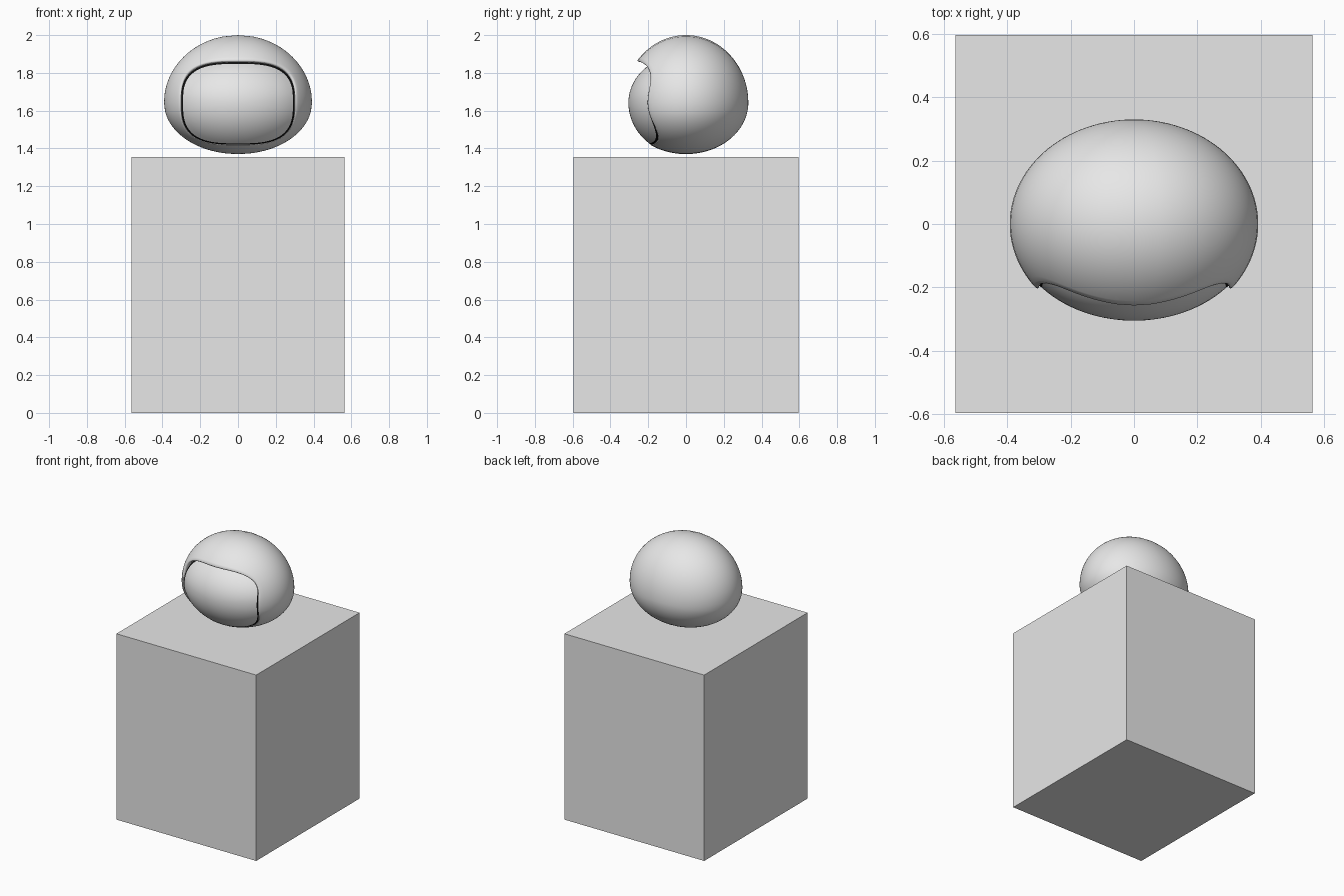
import bpy
import bmesh
import math
from mathutils import Vector

if "Cube" in bpy.data.objects:
    bpy.data.objects.remove(bpy.data.objects["Cube"], do_unlink=True)

SEGMENTS = 96
CENTRE_Z = 1.642


def make_material(name, colour):
    mat = bpy.data.materials.new(name)
    mat.use_nodes = True
    mat.diffuse_color = colour
    mat.node_tree.nodes["Principled BSDF"].inputs["Base Color"].default_value = colour
    return mat


grey = make_material("light grey", (0.8, 0.8, 0.8, 1))
black = make_material("black seal", (0.005, 0.005, 0.005, 1))


def egg(direction):
    """Point of the egg-shaped shell for a unit direction."""
    u, v, w = direction
    return Vector((u * 0.392, v * 0.33, CENTRE_Z + w * (0.358 if w > 0 else 0.272)))


def opening(scale):
    """Rounded face opening as (x, height above centre) pairs."""
    ring = []
    for i in range(SEGMENTS):
        a = 2 * math.pi * i / SEGMENTS
        c, s = math.cos(a), math.sin(a)
        x = math.copysign(abs(c) ** (2 / 3), c) * 0.30
        z = math.copysign(abs(s) ** (2 / 3), s) * (0.212 if s > 0 else 0.222)
        ring.append((x * scale, z * scale))
    return ring


def front_direction(x, z):
    u, w = x / 0.392, z / (0.358 if z > 0 else 0.272)
    return Vector((u, -math.sqrt(max(0, 1 - u * u - w * w)), w))


def visor_point(x, z):
    u, w = x / 0.387, z / (0.26 if z > 0 else 0.28)
    return Vector((x, -0.305 * math.sqrt(max(0, 1 - u * u - w * w)), CENTRE_Z + z))


def loft(name, rings, tip, mat):
    """Skin a list of rings; close the last one on a tip point if given."""
    bm = bmesh.new()
    loops = [[bm.verts.new(p) for p in ring] for ring in rings]
    for a, b in zip(loops, loops[1:]):
        for i in range(SEGMENTS):
            j = (i + 1) % SEGMENTS
            bm.faces.new((a[i], a[j], b[j], b[i]))
    if tip is not None:
        end = bm.verts.new(tip)
        for i in range(SEGMENTS):
            bm.faces.new((loops[-1][i], loops[-1][(i + 1) % SEGMENTS], end))
    bmesh.ops.recalc_face_normals(bm, faces=bm.faces)
    # Turn the surface outwards, judged from the last face
    bm.faces.ensure_lookup_table()
    face = bm.faces[-1]
    if face.normal.dot(face.calc_center_median() - Vector((0, 0, CENTRE_Z))) < 0:
        bmesh.ops.reverse_faces(bm, faces=bm.faces)
    mesh = bpy.data.meshes.new(name)
    bm.to_mesh(mesh)
    bm.free()
    mesh.materials.append(mat)
    obj = bpy.data.objects.new(name, mesh)
    bpy.context.collection.objects.link(obj)
    for poly in mesh.polygons:
        poly.use_smooth = True
    return obj


# Helmet shell: a rolled lip around the opening, then an egg sweep to the back
shell_rings = []
for scale, depth in ((1.0, 1.0), (1.0, 0.6), (1.01, 0.3), (1.03, 0.08)):
    ring = []
    for x, z in opening(scale):
        outer = egg(front_direction(x, z))
        inner = visor_point(x, z)
        ring.append(outer.lerp(inner, depth))
    shell_rings.append(ring)
back = Vector((0, 1, 0))
rim = [front_direction(x, z) for x, z in opening(1.06)]
STEPS = 40
for k in range(STEPS):
    ring = []
    for d in rim:
        angle = d.angle(back)
        t = k / STEPS
        swept = (d * math.sin((1 - t) * angle) + back * math.sin(t * angle)) / math.sin(angle)
        ring.append(egg(swept))
    shell_rings.append(ring)
loft("helmet_shell", shell_rings, egg(back), grey)

# Thin dark seal between shell and visor
loft("visor_seal", [[visor_point(x, z) for x, z in opening(s)] for s in (1.0, 0.97)],
     None, black)

# Domed visor
visor_scales = [0.97 * (1 - k / 16) for k in range(16)]
loft("visor", [[visor_point(x, z) for x, z in opening(s)] for s in visor_scales],
     visor_point(0, 0), grey)

# Plain block below the helmet
bpy.ops.mesh.primitive_cube_add(size=1, location=(0, 0, 0.678))
block = bpy.context.object
block.name = "base_block"
block.scale = (1.128, 1.192, 1.356)
bpy.ops.object.transform_apply(location=False, rotation=False, scale=True)
block.data.materials.append(grey)
